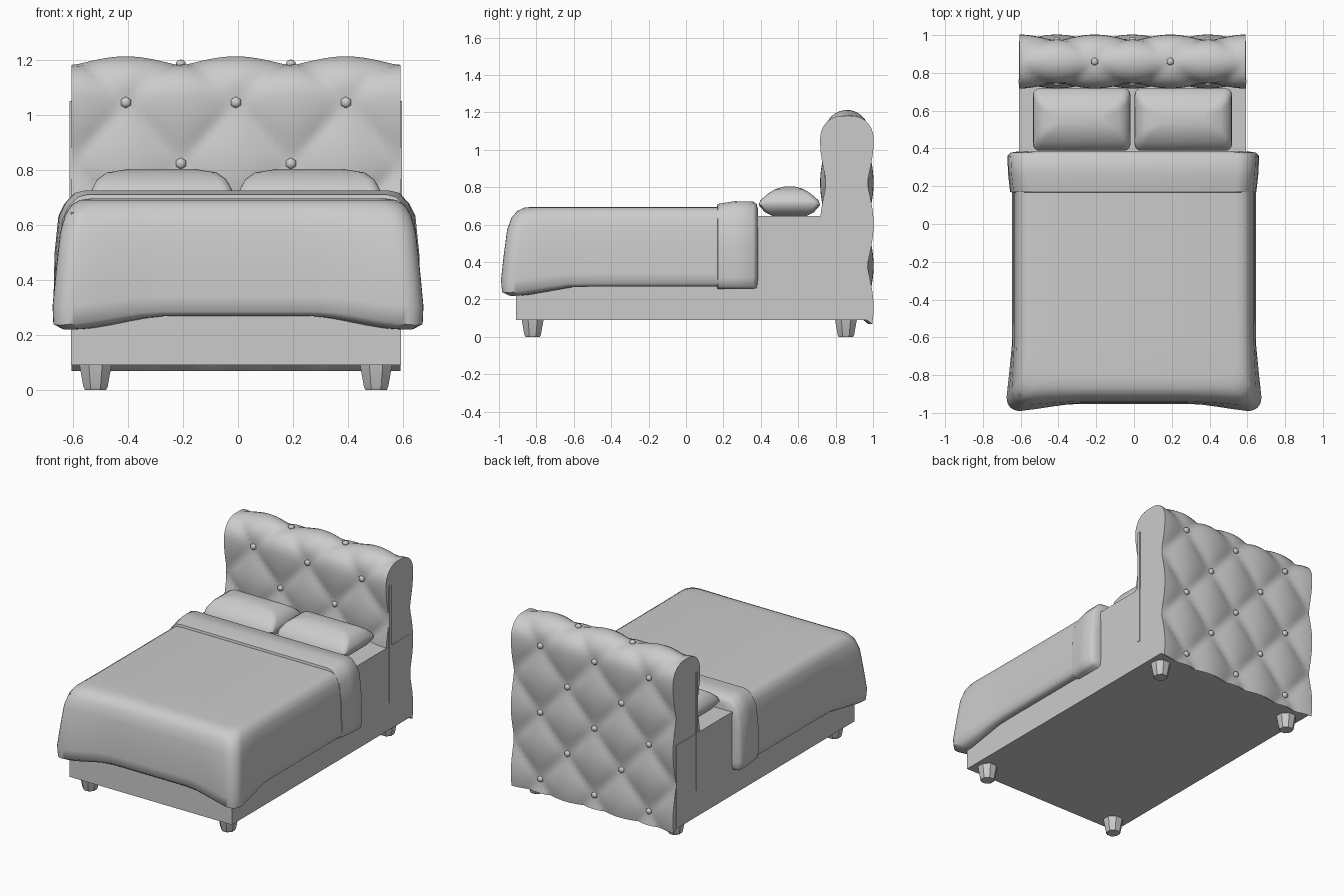
import bpy, bmesh
from math import sin, cos, pi, radians
from mathutils import Vector

cube = bpy.data.objects.get("Cube")
if cube:
    bpy.data.objects.remove(cube)

CX = -0.008  # centre line of the frame

grey = bpy.data.materials.new("soft_grey")
grey.use_nodes = True
grey.diffuse_color = (0.6, 0.6, 0.6, 1)
grey.node_tree.nodes["Principled BSDF"].inputs["Base Color"].default_value = (0.6, 0.6, 0.6, 1)


def finish(name, bm, angle=None):
    bmesh.ops.recalc_face_normals(bm, faces=bm.faces)
    mesh = bpy.data.meshes.new(name)
    bm.to_mesh(mesh)
    bm.free()
    mesh.materials.append(grey)
    obj = bpy.data.objects.new(name, mesh)
    bpy.context.collection.objects.link(obj)
    if angle:
        bpy.ops.object.select_all(action='DESELECT')
        obj.select_set(True)
        bpy.context.view_layer.objects.active = obj
        bpy.ops.object.shade_smooth_by_angle(angle=radians(angle))
    return obj


def loft(name, rings, angle=None):
    """Skin closed rings of equal length and cap both ends."""
    bm = bmesh.new()
    rows = [[bm.verts.new(p) for p in ring] for ring in rings]
    n = len(rows[0])
    for a, b in zip(rows, rows[1:]):
        for i in range(n):
            j = (i + 1) % n
            bm.faces.new((a[i], a[j], b[j], b[i]))
    bm.faces.new(rows[0])
    bm.faces.new(rows[-1])
    return finish(name, bm, angle)


def box(name, x0, x1, y0, y1, z0, z1):
    return loft(name, [[(x0, y0, z), (x1, y0, z), (x1, y1, z), (x0, y1, z)] for z in (z0, z1)])


def rounded(hx, hy, r, steps=4):
    """Rounded rectangle in plan."""
    pts = []
    for k, (sx, sy) in enumerate([(1, 1), (-1, 1), (-1, -1), (1, -1)]):
        for s in range(steps + 1):
            a = (k + s / steps) * pi / 2
            pts.append((sx * (hx - r) + r * cos(a), sy * (hy - r) + r * sin(a)))
    return pts


# Base with mattress, and its feet
box("bed_base", CX - 0.6, CX + 0.6, -0.91, 0.97, 0.09, 0.645)
for side, sx in (("right", -1), ("left", 1)):
    for end, y in (("front", -0.82), ("back", 0.855)):
        rings = []
        for z, r in ((0, 0.042), (0.012, 0.048), (0.095, 0.064)):
            rings.append([(CX + sx * 0.51 + r * cos((i + 0.5) * pi / 4),
                           y + r * sin((i + 0.5) * pi / 4), z) for i in range(8)])
        loft(f"{end}_{side}_foot", rings, 40)

# Tufted headboard: n counts button rows from the crest, negative to the front
BEND, ROW, RAD, MID_Y, MID_Z = 0.887, 0.222, 0.11, 0.86, 1.07


def pad_point(x, n, lift):
    t = max(-BEND, min(BEND, n)) / BEND * pi / 2
    out = Vector((0, sin(t), cos(t)))
    drop = max(0, abs(n) - BEND) * ROW
    return Vector((CX + x, MID_Y, MID_Z - drop)) + out * (RAD + lift)


def tuft(x, n):
    u = x / 0.2
    return 0.033 * abs(cos(pi / 2 * (u + n)) * cos(pi / 2 * (u - n))) ** 0.6


COLS, ROWS = 48, 80
rings = []
for i in range(COLS + 1):
    x = -0.598 + 1.196 * i / COLS
    ring = []
    for j in range(ROWS + 1):
        n = -4.49 + 9.89 * j / ROWS
        ring.append(pad_point(x, n, tuft(x, n)))
    rings.append(ring)
loft("headboard", rings, 50)

# Buttons at the tuft points
for n in range(-3, 6):
    for u in ((-2, 0, 2) if n % 2 else (-1, 1)):
        p = pad_point(u * 0.2, n, 0.006)
        out = p - pad_point(u * 0.2, n, -0.1)
        bm = bmesh.new()
        bmesh.ops.create_uvsphere(bm, u_segments=6, v_segments=6, radius=0.021)
        bmesh.ops.scale(bm, vec=(1, 1, 0.7), verts=bm.verts)
        bmesh.ops.rotate(bm, matrix=Vector((0, 0, 1)).rotation_difference(out).to_matrix(), verts=bm.verts)
        bmesh.ops.translate(bm, vec=p, verts=bm.verts)
        finish("headboard_button", bm, 60)

# Thin edging where the headboard meets the mattress
for side, sx in (("right", -1), ("left", 1)):
    x = CX + sx * 0.6
    box(f"{side}_headboard_edging", x - 0.004, x + 0.004, 0.745, 0.765, 0.27, 1.05)

# Blanket: U-shaped rings from the top down, flaring at the front corners
BACK = 0.3
levels = [(0.695, 0.54, 0.82, 0), (0.69, 0.575, 0.865, 0), (0.672, 0.603, 0.9, 0.1),
          (0.635, 0.622, 0.925, 0.25), (0.57, 0.634, 0.94, 0.45), (0.45, 0.641, 0.948, 0.7),
          (0.34, 0.645, 0.952, 1), (0.285, 0.645, 0.95, 0.9), (0.268, 0.625, 0.93, 0.5),
          (0.27, 0.59, 0.9, 0.2)]
rings = []
for z, w, f, flare in levels:
    r = 0.075
    half = [(w, BACK + (r - f - BACK) * k / 10) for k in range(10)]
    half += [(w - r + r * cos(a), r - f - r * sin(a)) for a in (k * pi / 12 for k in range(7))]
    half += [((w - r) * (1 - k / 8), -f) for k in range(1, 9)]
    ring = []
    for x, y in half:
        near = max(0, 1 - max(w - x, y + f) / 0.36)
        near = near * near * (3 - 2 * near)
        sag = 0.05 * near * max(0, min(1, (0.5 - z) / 0.2))
        ring.append((x + 0.033 * flare * near * (x / w), y - 0.042 * flare * near, z - sag))
    ring += [(-x, y, zz) for x, y, zz in ring[-2::-1]]
    rings.append(ring)
loft("blanket", rings, 50)

# Turned-back blanket fold over the mattress
rings = []
for y, w, top, low in ((0.166, 0.635, 0.695, 0.265), (0.17, 0.652, 0.71, 0.256), (0.26, 0.662, 0.725, 0.255),
                       (0.36, 0.667, 0.722, 0.255), (0.378, 0.65, 0.71, 0.262), (0.384, 0.61, 0.685, 0.29)):
    half = [(w - 0.03, low), (w - 0.008, low + 0.015), (w, low + 0.06), (w - 0.004, low + 0.24),
            (w - 0.018, top - 0.09), (w - 0.04, top - 0.045), (w - 0.075, top - 0.008), (w - 0.11, top)]
    ring = half + [(-x, z) for x, z in reversed(half)]
    rings.append([(x - 0.004, y, z) for x, z in ring])
loft("blanket_fold", rings, 50)

# Pillows
for side, x0 in (("right", -0.277), ("left", 0.261)):
    rings = []
    for z, hx, hy, r in ((0.645, 0.18, 0.09, 0.03), (0.665, 0.23, 0.13, 0.03), (0.705, 0.258, 0.165, 0.035),
                         (0.73, 0.254, 0.155, 0.035), (0.765, 0.235, 0.115, 0.035),
                         (0.79, 0.2, 0.075, 0.03), (0.803, 0.12, 0.03, 0.02)):
        rings.append([(x0 + x, 0.553 + y, z) for x, y in rounded(hx, hy, r)])
    loft(f"{side}_pillow", rings, 60)
